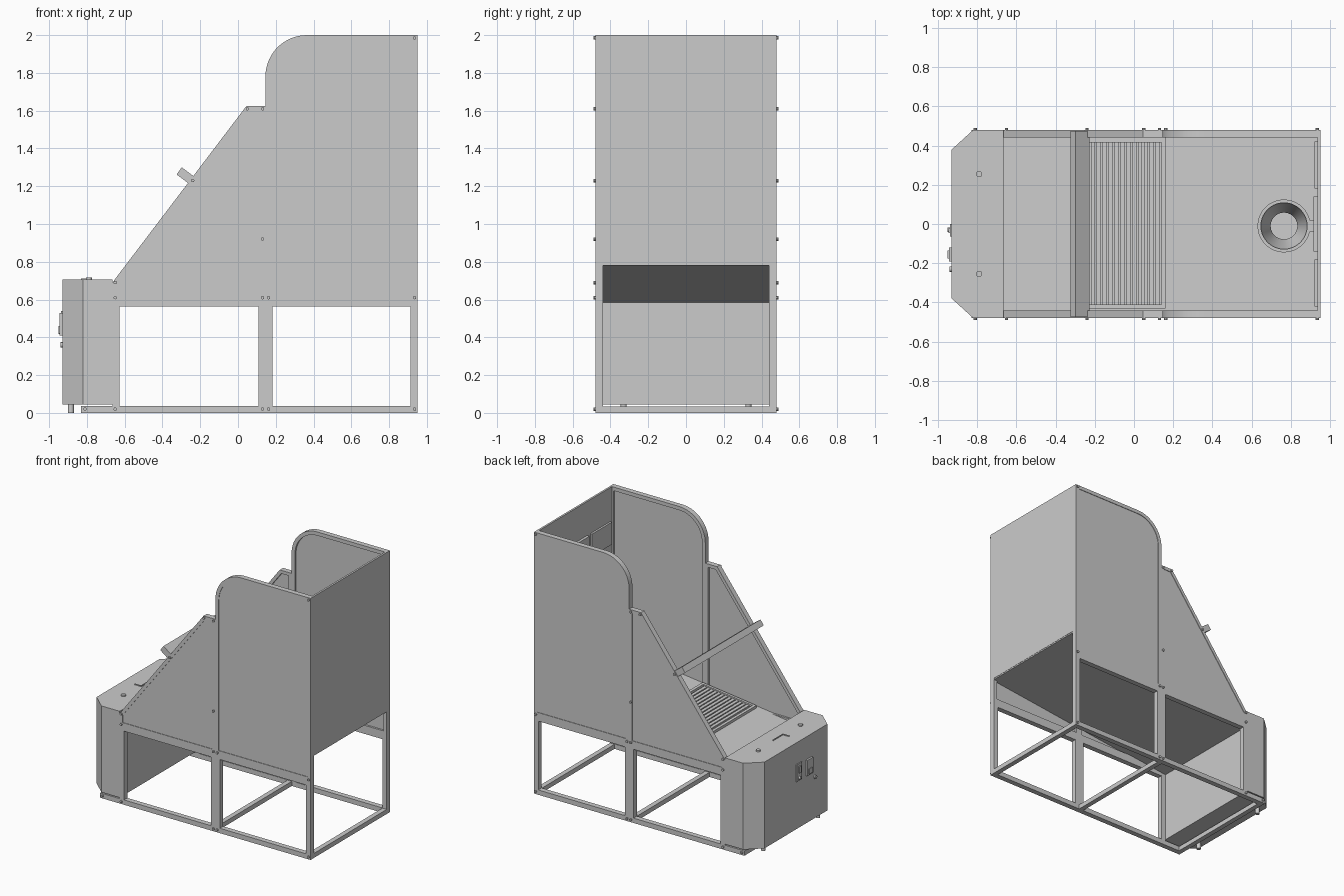
import bpy, bmesh, math
from mathutils import Vector, Matrix

if "Cube" in bpy.data.objects:
    bpy.data.objects.remove(bpy.data.objects["Cube"])


def finish(name, bm, smooth=False):
    bmesh.ops.recalc_face_normals(bm, faces=bm.faces)
    me = bpy.data.meshes.new(name)
    bm.to_mesh(me)
    bm.free()
    ob = bpy.data.objects.new(name, me)
    bpy.context.collection.objects.link(ob)
    if smooth:
        bpy.ops.object.select_all(action='DESELECT')
        ob.select_set(True)
        bpy.context.view_layer.objects.active = ob
        bpy.ops.object.shade_smooth_by_angle(angle=math.radians(30))
    return ob


def box(name, x0, x1, y0, y1, z0, z1):
    bm = bmesh.new()
    bmesh.ops.create_cube(bm, size=1)
    for v in bm.verts:
        v.co = Vector(((x0 + x1) / 2 + v.co.x * (x1 - x0),
                       (y0 + y1) / 2 + v.co.y * (y1 - y0),
                       (z0 + z1) / 2 + v.co.z * (z1 - z0)))
    return finish(name, bm)


def prism(name, pts, a, b, axis='Y', smooth=False):
    """Extrude an (x,z) profile along y, or an (x,y) profile along z."""
    put = (lambda p, t: (p[0], t, p[1])) if axis == 'Y' else (lambda p, t: (p[0], p[1], t))
    bm = bmesh.new()
    lo = [bm.verts.new(put(p, a)) for p in pts]
    hi = [bm.verts.new(put(p, b)) for p in pts]
    bm.faces.new(lo)
    bm.faces.new(hi)
    for i in range(len(pts)):
        j = (i + 1) % len(pts)
        bm.faces.new((lo[i], lo[j], hi[j], hi[i]))
    return finish(name, bm, smooth)


def inset(pts, d):
    """Mitred inward offset of a counter-clockwise outline."""
    out = []
    for i, p in enumerate(pts):
        p = Vector(p)
        e1 = (p - Vector(pts[i - 1])).normalized()
        e2 = (Vector(pts[(i + 1) % len(pts)]) - p).normalized()
        n1, n2 = Vector((-e1.y, e1.x)), Vector((-e2.y, e2.x))
        out.append(tuple(p + (n1 + n2) * d / (1 + n1.dot(n2))))
    return out


def ring(name, pts, d, a, b, smooth=False):
    """Tubular frame: outline with a hole, extruded along y."""
    bm = bmesh.new()
    inner = inset(pts, d)
    loops = [[bm.verts.new((p[0], y, p[1])) for p in src]
             for src, y in ((pts, a), (pts, b), (inner, b), (inner, a))]
    for k in range(4):
        A, B = loops[k], loops[(k + 1) % 4]
        for i in range(len(pts)):
            j = (i + 1) % len(pts)
            bm.faces.new((A[i], A[j], B[j], B[i]))
    return finish(name, bm, smooth)


def cyl(name, loc, r, h, axis='Z', r2=None, seg=20):
    bm = bmesh.new()
    rot = {'Z': Matrix(), 'X': Matrix.Rotation(-math.pi / 2, 4, 'Y'),
           'Y': Matrix.Rotation(math.pi / 2, 4, 'X')}[axis]
    bmesh.ops.create_cone(bm, cap_ends=True, segments=seg, radius1=r,
                          radius2=r if r2 is None else r2, depth=h,
                          matrix=Matrix.Translation(loc) @ rot)
    return finish(name, bm, True)


def lathe(name, prof, centre, seg=40):
    """Closed (radius,z) profile turned about a vertical axis."""
    bm = bmesh.new()
    rings = []
    for k in range(seg):
        t = 2 * math.pi * k / seg
        rings.append([bm.verts.new((centre[0] + r * math.cos(t), centre[1] + r * math.sin(t), z))
                      for r, z in prof])
    for k in range(seg):
        A, B = rings[k], rings[(k + 1) % seg]
        for i in range(len(prof)):
            j = (i + 1) % len(prof)
            bm.faces.new((A[i], A[j], B[j], B[i]))
    return finish(name, bm, True)


# Side outlines (x, z), counter-clockwise
arc = [(0.365 + 0.22 * math.cos(math.radians(a)), 1.78 + 0.22 * math.sin(math.radians(a)))
       for a in range(90, 181, 6)]
tall = [(0.145, 0.6), (0.95, 0.6), (0.95, 2.0)] + arc
wedge = [(-0.665, 0.6), (0.145, 0.6), (0.145, 1.625), (0.045, 1.625), (-0.665, 0.69)]
base_front = [(-0.665, 0), (0.145, 0), (0.145, 0.6), (-0.665, 0.6)]
base_rear = [(0.145, 0), (0.95, 0), (0.95, 0.6), (0.145, 0.6)]
bolts = [(-0.81, .02), (-0.65, .02), (.13, .02), (.162, .02), (.935, .02), (-0.65, .61), (.13, .61),
         (.162, .61), (.935, .61), (-0.65, .69), (.05, 1.61), (.13, 1.61), (.13, .92),
         (-0.24, 1.23), (.935, 1.985)]

# Both sides: frames, panels, lower rails, bolts, feet
for s, side in ((-1, "near"), (1, "far")):
    a, b = s * 0.44, s * 0.48
    ring(f"tall_frame_{side}", tall, 0.028, a, b, True)
    prism(f"tall_panel_{side}", inset(tall, 0.02), s * 0.455, s * 0.476)
    ring(f"wedge_frame_{side}", wedge, 0.025, a, b)
    prism(f"wedge_panel_{side}", inset(wedge, 0.018), s * 0.455, s * 0.476)
    ring(f"base_front_frame_{side}", base_front, 0.037, a, b)
    ring(f"base_rear_frame_{side}", base_rear, 0.037, a, b)
    box(f"front_rail_{side}", -0.83, -0.665, min(a, b), max(a, b), 0, 0.037)
    for i, (x, z) in enumerate(bolts):
        cyl(f"bolt_{side}_{i}", (x, s * 0.484, z), 0.009, 0.012, 'Y', seg=10)
    cyl(f"cabinet_foot_{side}", (-0.885, s * 0.33, 0.025), 0.016, 0.05)
    cyl(f"top_button_{side}", (-0.79, s * 0.255, 0.709), 0.016, 0.014)

# Cross rails along the ground
for i, x in enumerate((-0.83, 0.11, 0.913)):
    box(f"cross_rail_{i}", x, x + 0.037, -0.44, 0.44, 0, 0.035)

# Back wall and its boards
box("back_wall", 0.935, 0.95, -0.48, 0.48, 0.79, 2.0)
box("hoop_board", 0.915, 0.936, -0.14, 0.14, 1.40, 1.74)
for s in (-1, 1):
    ring_pts = (min(s * .18, s * .42), max(s * .18, s * .42))
    box("score_window", 0.92, 0.936, *ring_pts, 1.57, 1.74)

# Hoop with tapered net
lathe("hoop_rim", [(0.118, 1.45), (0.135, 1.45), (0.135, 1.468), (0.118, 1.468)], (0.765, -0.01))
lathe("hoop_net", [(0.12, 1.455), (0.126, 1.455), (0.074, 1.29), (0.068, 1.29)], (0.765, -0.01))
box("hoop_bracket", 0.895, 0.92, -0.04, 0.02, 1.44, 1.47)

# Sloping floor with slatted tray
def floor_z(x):
    return 0.595 + (x + 0.665) * (0.79 - 0.595) / 1.615


prism("sloping_floor", [(-0.665, 0.585), (0.948, 0.78), (0.948, 0.79), (-0.665, 0.595)], -0.455, 0.455)


def on_floor(name, x0, x1, y0, y1, h):
    prism(name, [(x0, floor_z(x0) - .003), (x1, floor_z(x1) - .003),
                 (x1, floor_z(x1) + h), (x0, floor_z(x0) + h)], y0, y1)


for k in range(13):
    x = -0.25 + k * 0.03
    on_floor(f"floor_slat_{k}", x, x + 0.022, -0.41, 0.415, 0.01)
on_floor("tray_edge_front", -0.295, -0.275, -0.43, 0.44, 0.02)
on_floor("tray_edge_rear", 0.14, 0.16, -0.43, 0.44, 0.02)
on_floor("tray_edge_near", -0.295, 0.16, -0.43, -0.41, 0.02)
on_floor("tray_edge_far", -0.295, 0.16, 0.415, 0.44, 0.02)

# Bar across the sloping edges
prism("cross_bar", [(-0.325, 1.262), (-0.255, 1.21), (-0.228, 1.248), (-0.298, 1.30)], -0.475, 0.475)

# Front cabinet with cut corners
prism("cabinet", [(-0.665, -0.48), (-0.665, 0.48), (-0.82, 0.48), (-0.93, 0.38),
                  (-0.93, -0.38), (-0.82, -0.48)], 0.045, 0.705, 'Z')
box("top_slot_long", -0.78, -0.774, -0.06, 0.06, 0.70, 0.712)
box("top_slot_short", -0.83, -0.774, -0.064, -0.058, 0.70, 0.712)

# Coin plates and knobs on the cabinet front
box("coin_plate", -0.938, -0.92, -0.065, 0.0, 0.41, 0.54)
box("coin_slot", -0.946, -0.93, -0.045, -0.02, 0.47, 0.52)
box("return_plate", -0.944, -0.92, -0.19, -0.12, 0.41, 0.53)
box("return_flap", -0.95, -0.93, -0.175, -0.135, 0.42, 0.46)
cyl("coin_knob", (-0.94, -0.03, 0.43), 0.012, 0.02, 'X')
cyl("lock", (-0.933, -0.23, 0.36), 0.014, 0.014, 'X')
